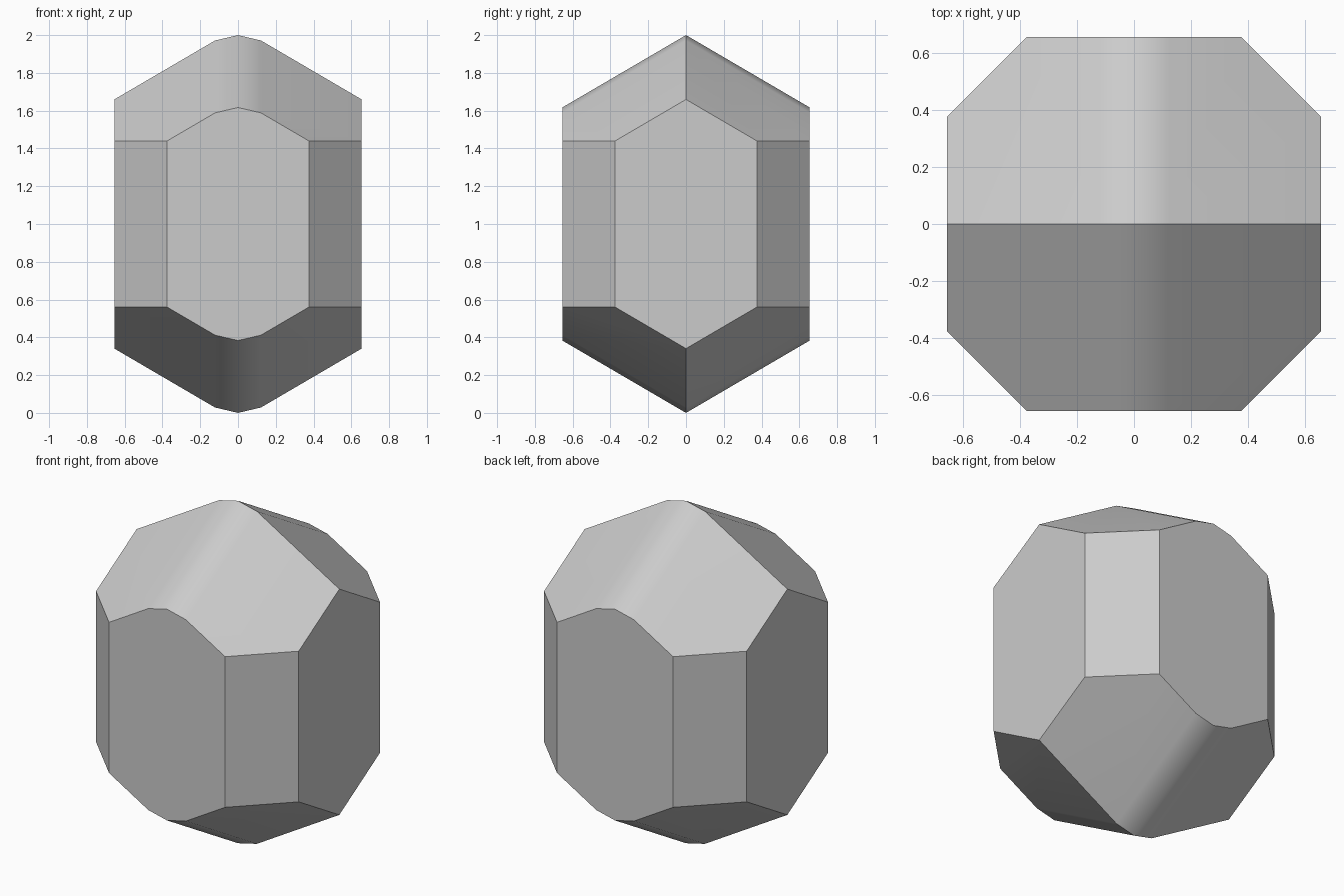
import bpy
import bmesh
import math
from mathutils import Vector

cube = bpy.data.objects.get("Cube")
if cube:
    bpy.data.objects.remove(cube, do_unlink=True)

HALF = 0.655       # half width of the upright sides
CORNER = 1.03      # |x| + |y| on the corner facets
SHOULDER = 0.44    # height of the corner facets above the middle
SLOPE = 0.585      # pitch of the end facets
ROUND = 0.235      # gentler pitch across the rounded crest


def cut(bm, point, normal):
    """Slice off everything beyond a plane and close the hole with a facet."""
    geom = bm.verts[:] + bm.edges[:] + bm.faces[:]
    result = bmesh.ops.bisect_plane(bm, geom=geom, dist=1e-5, plane_co=point,
                                    plane_no=normal, clear_outer=True)
    edges = [e for e in result["geom_cut"]
             if isinstance(e, bmesh.types.BMEdge) and e.is_boundary]
    if edges:
        bmesh.ops.edgeloop_fill(bm, edges=edges)


# Square block
bm = bmesh.new()
bmesh.ops.create_cube(bm, size=2)
bmesh.ops.scale(bm, vec=(HALF, HALF, 1.2), verts=bm.verts)

# Corner facets, then pitched end facets and their rounded crests
quadrants = [(sx, sy) for sx in (-1, 1) for sy in (-1, 1)]
for sx, sy in quadrants:
    cut(bm, Vector((sx * CORNER, 0, 0)), Vector((sx, sy, 0)))
for sz in (-1, 1):
    for sx, sy in quadrants:
        cut(bm, Vector((sx * CORNER, 0, sz * SHOULDER)),
            Vector((sx * SLOPE, sy * SLOPE, sz)))
    for sx, sy in quadrants:
        cut(bm, Vector((0, 0, sz)), Vector((sx * ROUND, sy * SLOPE, sz)))

bmesh.ops.remove_doubles(bm, verts=bm.verts, dist=1e-4)
bmesh.ops.translate(bm, vec=(0, 0, 1), verts=bm.verts)
bmesh.ops.recalc_face_normals(bm, faces=bm.faces)

mesh = bpy.data.meshes.new("faceted_stone")
bm.to_mesh(mesh)
bm.free()
stone = bpy.data.objects.new("faceted_stone", mesh)
bpy.context.collection.objects.link(stone)

# Plain grey material
color = (0.6, 0.6, 0.6, 1)
mat = bpy.data.materials.new("stone_grey")
mat.use_nodes = True
mat.diffuse_color = color
mat.node_tree.nodes["Principled BSDF"].inputs["Base Color"].default_value = color
mesh.materials.append(mat)

# Smooth crests, crisp facet edges
bpy.ops.object.select_all(action="DESELECT")
stone.select_set(True)
bpy.context.view_layer.objects.active = stone
bpy.ops.object.shade_smooth_by_angle(angle=math.radians(35))
weighted = stone.modifiers.new("flat_facets", "WEIGHTED_NORMAL")
weighted.keep_sharp = True
